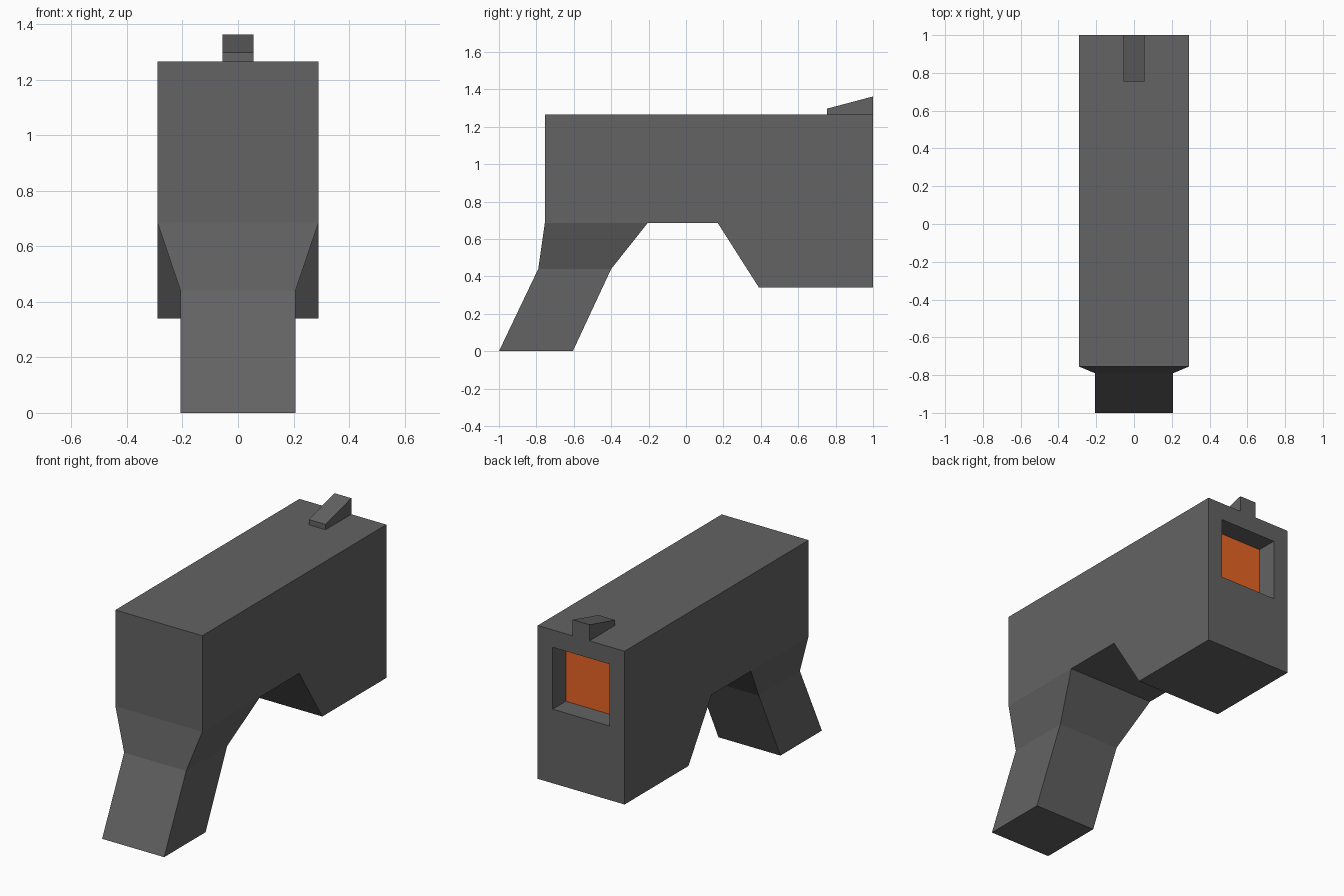
import bpy
import bmesh

cube = bpy.data.objects.get("Cube")
if cube:
    bpy.data.objects.remove(cube, do_unlink=True)


def material(name, rgb):
    m = bpy.data.materials.new(name)
    m.use_nodes = True
    m.diffuse_color = (*rgb, 1)
    bsdf = m.node_tree.nodes["Principled BSDF"]
    bsdf.inputs["Base Color"].default_value = (*rgb, 1)
    bsdf.inputs["Roughness"].default_value = 0.8
    return m


grey = material("dark grey", (0.125, 0.125, 0.125))
orange = material("orange", (0.8, 0.127, 0.018))


def prism(bm, profile, half_width):
    """Extrude a (y, z) profile across x, centred."""
    face = bm.faces.new([bm.verts.new((-half_width, y, z)) for y, z in profile])
    new = bmesh.ops.extrude_face_region(bm, geom=[face])["geom"]
    for v in new:
        if isinstance(v, bmesh.types.BMVert):
            v.co.x = half_width
    bmesh.ops.recalc_face_normals(bm, faces=bm.faces)


def face_at(bm, y, z):
    """Face whose centre is nearest to (0, y, z)."""
    return min(bm.faces, key=lambda f: (f.calc_center_median().yz - type(f.calc_center_median().yz)((y, z))).length
               + abs(f.calc_center_median().x))


def extrude_to(bm, face, place):
    """Extrude one face, then place each new corner by its side of the old centre."""
    new = bmesh.ops.extrude_discrete_faces(bm, faces=[face])["faces"][0]
    c = new.calc_center_median()
    for v in new.verts:
        v.co = place(*[1 if d > 0 else -1 for d in v.co - c])
    return new


def finish(bm, name, mats):
    bmesh.ops.recalc_face_normals(bm, faces=bm.faces)
    mesh = bpy.data.meshes.new(name)
    bm.to_mesh(mesh)
    bm.free()
    for m in mats:
        mesh.materials.append(m)
    ob = bpy.data.objects.new(name, mesh)
    bpy.context.collection.objects.link(ob)
    return ob


# Body with the deep block at the back
bm = bmesh.new()
prism(bm, [(-0.755, 1.265), (-0.755, 0.685), (-0.205, 0.685), (0.17, 0.685),
           (0.39, 0.34), (1, 0.34), (1, 1.265)], 0.29)

# Grip: tapered neck, then slanted handle drawn down from the underside
grip = face_at(bm, -0.48, 0.685)
for z, y_front, y_back in [(0.44, -0.79, -0.40), (0, -1, -0.605)]:
    grip = extrude_to(bm, grip, lambda sx, sy, sz: (
        sx * 0.207, y_back if sy > 0 else y_front, z))

# Square recess in the back with a coloured floor
recess = face_at(bm, 1, 0.80)
for y in (1, 0.875):
    recess = extrude_to(bm, recess, lambda sx, sy, sz: (
        sx * 0.19, y, 1.16 if sz > 0 else 0.787))
recess.material_index = 1
finish(bm, "body", [grey, orange])

# Wedge sight on top
bm = bmesh.new()
prism(bm, [(0.755, 1.265), (1, 1.265), (1, 1.362), (0.755, 1.297)], 0.056)
finish(bm, "rear_sight", [grey])
